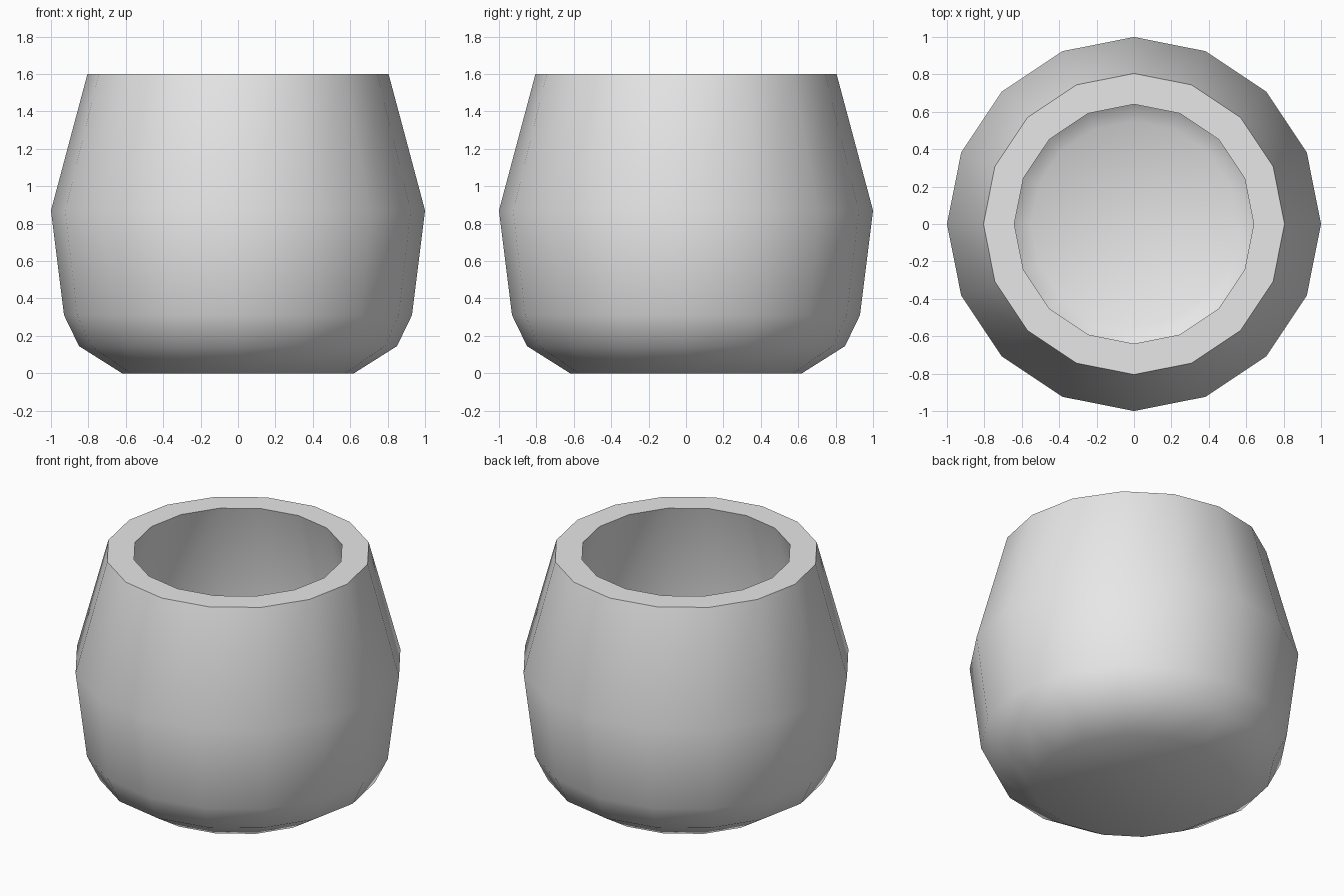
import bpy
import bmesh
import math

if "Cube" in bpy.data.objects:
    bpy.data.objects.remove(bpy.data.objects["Cube"])

SIDES = 16

# pot colour
grey = bpy.data.materials.new("light grey")
grey.diffuse_color = (0.8, 0.8, 0.8, 1.0)
grey.use_nodes = True
grey.node_tree.nodes["Principled BSDF"].inputs["Base Color"].default_value = grey.diffuse_color

# profile (radius, height): outer wall upward, flat rim, inner wall downward
profile = [
    (0.62, 0.0), (0.85, 0.145), (0.93, 0.31), (1.0, 0.87), (0.805, 1.6),
    (0.64, 1.6), (0.83, 0.86), (0.77, 0.38), (0.72, 0.26), (0.55, 0.16),
]

bm = bmesh.new()
rings = []
for r, z in profile:
    rings.append([bm.verts.new((r * math.cos(2 * math.pi * i / SIDES),
                                r * math.sin(2 * math.pi * i / SIDES), z))
                  for i in range(SIDES)])

# walls and rim
for a, b in zip(rings, rings[1:]):
    for i in range(SIDES):
        j = (i + 1) % SIDES
        bm.faces.new((a[i], a[j], b[j], b[i]))

# underside and inner floor
bm.faces.new(rings[0][::-1])
bm.faces.new(rings[-1])
bmesh.ops.recalc_face_normals(bm, faces=bm.faces[:])

mesh = bpy.data.meshes.new("pot")
bm.to_mesh(mesh)
bm.free()
mesh.materials.append(grey)
pot = bpy.data.objects.new("pot", mesh)
bpy.context.collection.objects.link(pot)

# smooth body, sharp rim
bpy.context.view_layer.objects.active = pot
pot.select_set(True)
bpy.ops.object.shade_smooth_by_angle(angle=math.radians(50))
